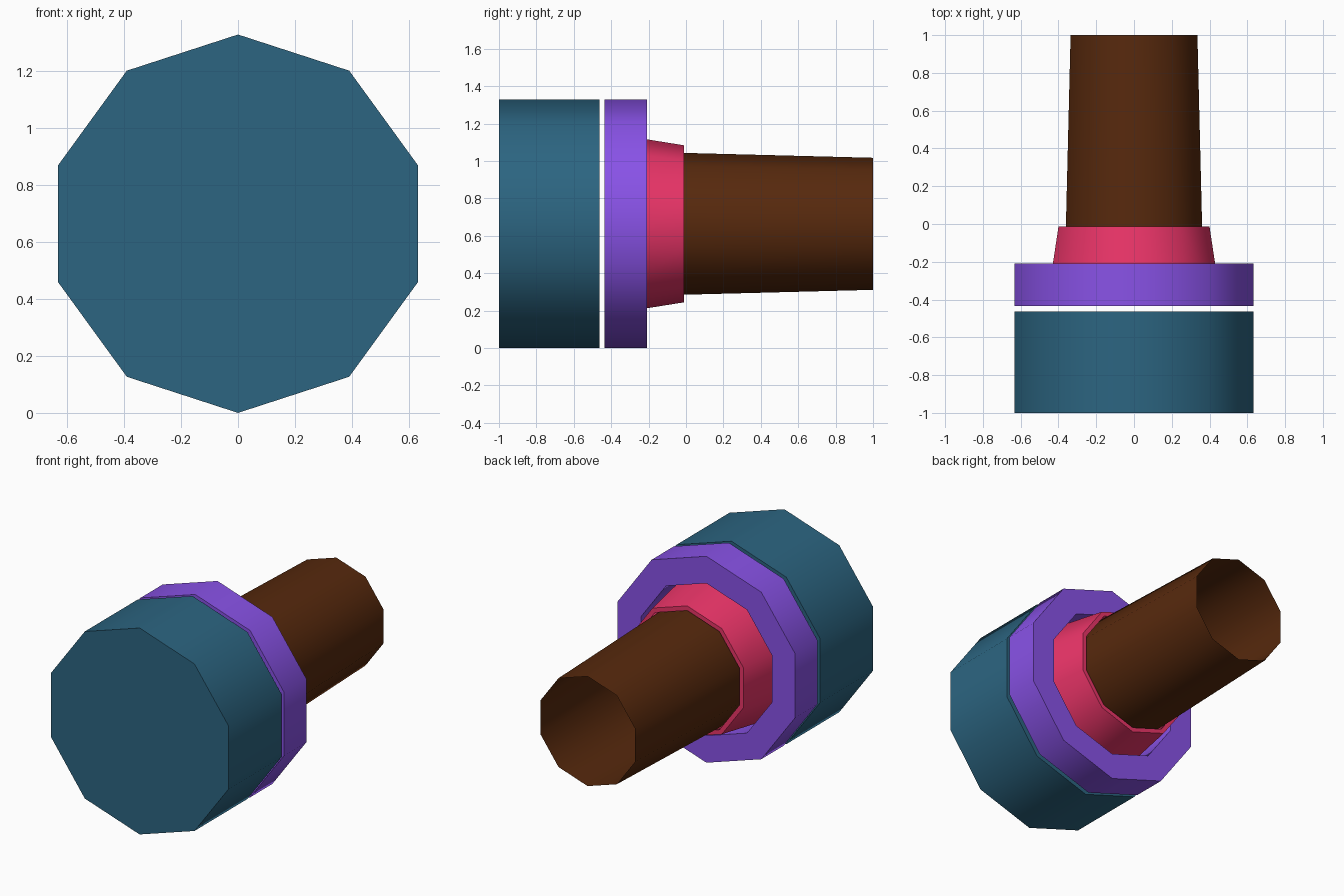
import bpy, bmesh, math

if "Cube" in bpy.data.objects:
    bpy.data.objects.remove(bpy.data.objects["Cube"])

SIDES = 10
CENTRE_Z = 0.664


def lathe(name, profile, colour, closed=False, cap_first=False, cap_last=False):
    """Spin a (y, radius) profile around the y axis as a ten-sided shell."""
    bm = bmesh.new()
    rings = []
    for y, r in profile:
        ring = []
        for i in range(SIDES):
            a = math.pi / 2 + i * math.tau / SIDES
            ring.append(bm.verts.new((r * math.cos(a), y, CENTRE_Z + r * math.sin(a))))
        rings.append(ring)
    pairs = list(zip(rings, rings[1:]))
    if closed:
        pairs.append((rings[-1], rings[0]))
    for a, b in pairs:
        for i in range(SIDES):
            j = (i + 1) % SIDES
            bm.faces.new((a[i], b[i], b[j], a[j]))
    if cap_first:
        bm.faces.new(rings[0])
    if cap_last:
        bm.faces.new(rings[-1])
    bmesh.ops.recalc_face_normals(bm, faces=bm.faces[:])
    mesh = bpy.data.meshes.new(name)
    bm.to_mesh(mesh)
    bm.free()
    obj = bpy.data.objects.new(name, mesh)
    bpy.context.collection.objects.link(obj)
    mat = bpy.data.materials.new(name + "_colour")
    mat.diffuse_color = (*colour, 1)
    mat.use_nodes = True
    mat.node_tree.nodes["Principled BSDF"].inputs["Base Color"].default_value = mat.diffuse_color
    mesh.materials.append(mat)
    # Round the sides in shading but keep the end rims crisp
    bpy.ops.object.select_all(action='DESELECT')
    obj.select_set(True)
    bpy.context.view_layer.objects.active = obj
    bpy.ops.object.shade_smooth_by_angle(angle=math.radians(40))
    return obj


# Closed front drum
lathe("front_drum", [(-1.0, 0.664), (-0.462, 0.664)], (0.025, 0.13, 0.22),
      cap_first=True, cap_last=True)

# Collar ring behind a narrow gap
lathe("collar_ring", [(-0.435, 0.664), (-0.208, 0.664), (-0.208, 0.49), (-0.435, 0.49)],
      (0.25, 0.085, 0.80), closed=True)

# Tapered sleeve nested in the collar
lathe("tapered_sleeve", [(-0.40, 0.482), (-0.012, 0.42), (-0.012, 0.39), (-0.40, 0.445)],
      (0.83, 0.035, 0.14), closed=True)

# Long open tube nested in the sleeve
lathe("rear_tube", [(-0.20, 0.384), (1.0, 0.353)], (0.095, 0.022, 0.004))
